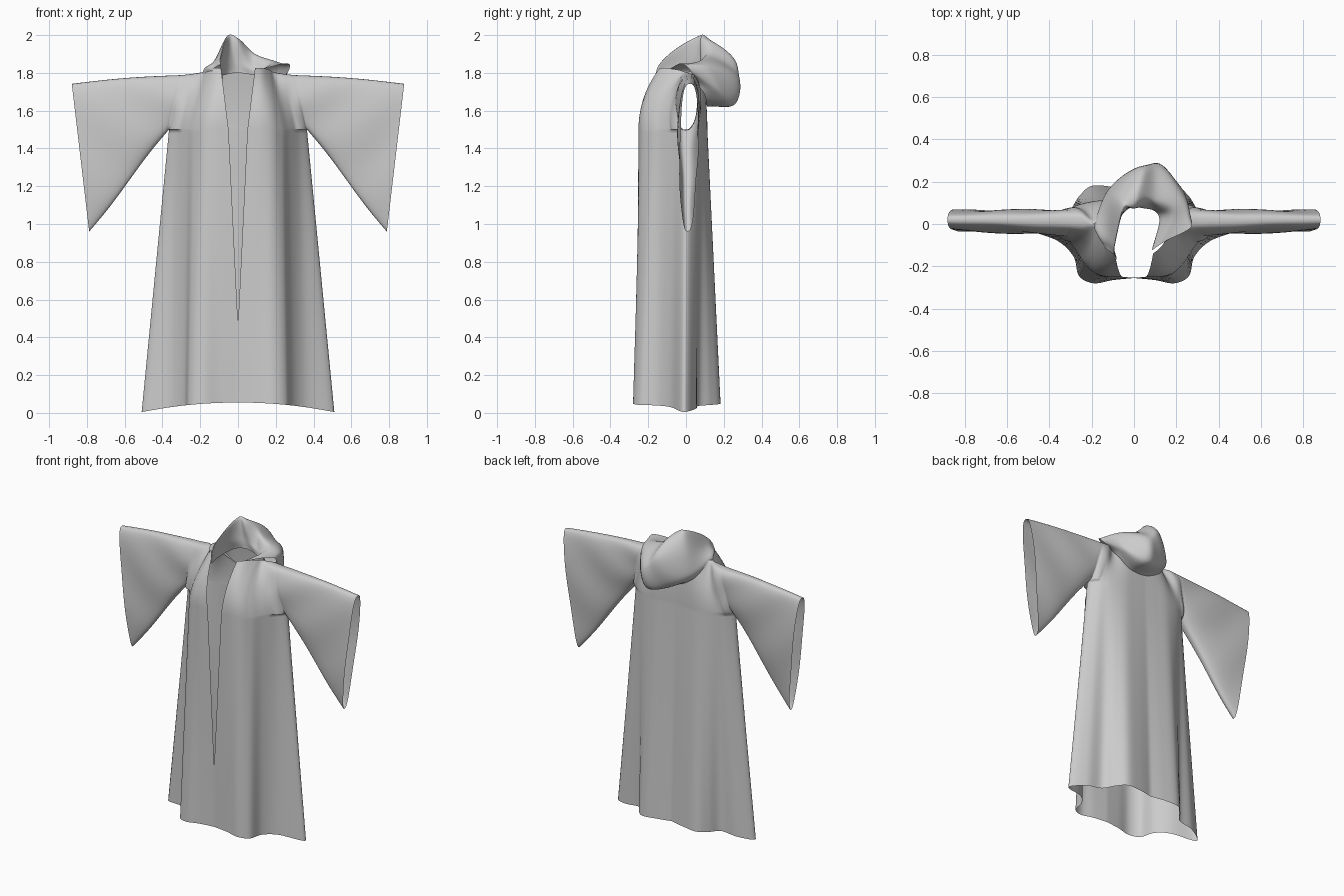
import bpy, bmesh, math
from mathutils import Vector

if "Cube" in bpy.data.objects:
    bpy.data.objects.remove(bpy.data.objects["Cube"])


def spline(pts, n):
    """Catmull-Rom resample of a list of vectors to n + 1 points."""
    out, m = [], len(pts) - 1
    for i in range(n + 1):
        u = i / n * m
        k = min(int(u), m - 1)
        t = u - k
        b, c = pts[k], pts[k + 1]
        a = pts[k - 1] if k else b * 2 - c
        d = pts[k + 2] if k + 2 <= m else c * 2 - b
        out.append(0.5 * (b * 2 + (c - a) * t + (a * 2 - b * 5 + c * 4 - d) * t * t
                          + (b * 3 - a - c * 3 + d) * t ** 3))
    return out


def loft(sections, n_along, n_across):
    rows = [spline(s, n_across) for s in sections]
    cols = [spline(list(c), n_along) for c in zip(*rows)]
    return [list(r) for r in zip(*cols)]


def sheet(name, grids):
    """Make one smooth cloth mesh from one or more point grids."""
    bm = bmesh.new()
    for g in grids:
        v = [[bm.verts.new(p) for p in row] for row in g]
        for i in range(len(g) - 1):
            for j in range(len(g[0]) - 1):
                bm.faces.new((v[i][j], v[i][j + 1], v[i + 1][j + 1], v[i + 1][j]))
    bmesh.ops.remove_doubles(bm, verts=bm.verts, dist=4e-4)
    bmesh.ops.recalc_face_normals(bm, faces=bm.faces)
    me = bpy.data.meshes.new(name)
    bm.to_mesh(me)
    bm.free()
    me.shade_smooth()
    ob = bpy.data.objects.new(name, me)
    bpy.context.collection.objects.link(ob)
    return ob


def flip(grid):
    return [[Vector((-p.x, p.y, p.z)) for p in row] for row in grid]


def vecs(pts):
    return [Vector(p) for p in pts]


# Robe skirt: half cross-sections from front centre, round the side, to back centre
HEM = [(0, -.255), (.1, -.265), (.19, -.28), (.26, -.245), (.285, -.155), (.36, -.08), (.51, -.015),
       (.42, .05), (.31, .065), (.26, .13), (.2, .18), (.1, .175), (0, .155)]
CHEST = [(0, -.25), (.1, -.25), (.175, -.232), (.23, -.19), (.27, -.13), (.318, -.065), (.365, -.003),
         (.335, .05), (.29, .08), (.23, .1), (.16, .112), (.08, .112), (0, .11)]
N, TIP = 72, 36
hem = [Vector((x, y, .055 - .05 * (x / .51) ** 2)) for x, y in HEM]
chest = [Vector((x, y, 1.5)) for x, y in CHEST]
skirt = loft([hem, chest], 75, N)
for row in skirt:
    # front slit opens upwards
    open_x = .05 * max(0, row[0].z - .465) / 1.035
    for p in row[:30]:
        p.x = max(0, p.x) + open_x * max(0, 1 - p.x / .22)
    row[0].x = open_x
    row[-1].x = 0

# Shoulder line from neckline out to the sleeve, for the front and the back
SEAM = [(.19, .0, 1.803), (.24, .014, 1.795), (.3, .016, 1.788)]
front_top = spline(vecs([(.09, -.14, 1.825), (.13, -.105, 1.825), (.165, -.045, 1.817)] + SEAM), TIP)
back_top = spline(vecs([(0, .09, 1.815), (.09, .085, 1.815), (.15, .05, 1.812)] + SEAM), TIP)


def column(low, top, sign, depth, u):
    """Cloth curve from the chest line or sleeve underside up to the shoulder line."""
    out = []
    for k in range(29):
        a = math.pi * k / 28
        h = (1 - math.cos(a)) / 2
        p = low.lerp(top, h)
        body = max(0, (low.y - top.y) * sign) if u < 1 else 0
        body *= 1 - h ** 2.2
        arm = depth * abs(math.sin(a)) ** .7 * (.72 + .28 * h)
        base = top.y if u < 1 else p.y
        mix = max(0, min(1, (u - .8) / .2))
        base += (p.y - base) * mix
        body *= 1 - mix * h
        crease = .004 * math.sin(9 * u - 8 * h) * math.sin(a) * max(0, min(1, 3 * u - 2))
        p.y = base + sign * math.hypot(body, arm) + crease
        if k == 0:
            p.y = low.y
        out.append(p)
    return out


def upper(lows, tops, sign):
    cols = []
    for j in range(TIP + 1):
        u = j / TIP
        w = min(1, max(0, (u - .35) / .5))
        depth = .066 * w * w * (3 - 2 * w)
        cols.append(column(lows[j], tops[j], sign, depth, u))
    # wide sleeve running out to the open cuff
    for i in range(1, 41):
        t = i / 40
        low = lows[TIP].lerp(Vector((.788, .008, .96)), t)
        low.z += .008 * math.sin(2 * math.pi * t)
        top = tops[TIP].lerp(Vector((.88, .021, 1.742)), t)
        top.z += .008 * math.sin(math.pi * t)
        cols.append(column(low, top, sign, .068 - .012 * t, 1 + 1.2 * t))
    return cols


front = upper(skirt[-1][:TIP + 1], front_top, -1)
back = upper(skirt[-1][TIP:][::-1], back_top, 1)
sheet("robe_with_sleeves", [g for part in (skirt, front, back) for g in (part, flip(part))])

# Lowered hood: stations round the neck, each running inside, over the rim, down the back
HOOD = [
    [(-.08, -.17, 1.77), (-.085, -.16, 1.80), (-.095, -.145, 1.84), (-.12, -.125, 1.83), (-.135, -.115, 1.815), (-.135, -.1, 1.79)],
    [(-.1, -.07, 1.77), (-.1, -.09, 1.83), (-.09, -.095, 1.895), (-.125, -.05, 1.86), (-.175, -.02, 1.825), (-.19, -.005, 1.79)],
    [(-.07, .05, 1.79), (-.06, .04, 1.87), (-.055, .065, 1.997), (-.095, .14, 1.89), (-.13, .15, 1.75), (-.13, .09, 1.70)],
    [(0, .08, 1.8), (.01, .08, 1.86), (.005, .1, 1.98), (.03, .255, 1.86), (.0, .24, 1.67), (.0, .11, 1.63)],
    [(.08, .07, 1.79), (.09, .07, 1.83), (.09, .13, 1.90), (.12, .27, 1.79), (.12, .25, 1.635), (.12, .11, 1.63)],
    [(.12, .02, 1.79), (.14, .03, 1.82), (.19, .06, 1.86), (.235, .13, 1.83), (.22, .17, 1.71), (.2, .09, 1.70)],
    [(.085, -.12, 1.77), (.09, -.12, 1.80), (.15, -.08, 1.825), (.265, -.02, 1.85), (.26, .03, 1.80), (.19, .01, 1.78)],
]
hood = loft([vecs(st) for st in HOOD], 60, 40)
for i, row in enumerate(hood):
    for j, p in enumerate(row):
        # soft cloth creases on the hanging part
        w = math.sin(math.pi * j / 40) * math.sin(math.pi * i / 60)
        p.y += .008 * w * math.sin(i * .45 + j * .3)
sheet("hood", [hood])
